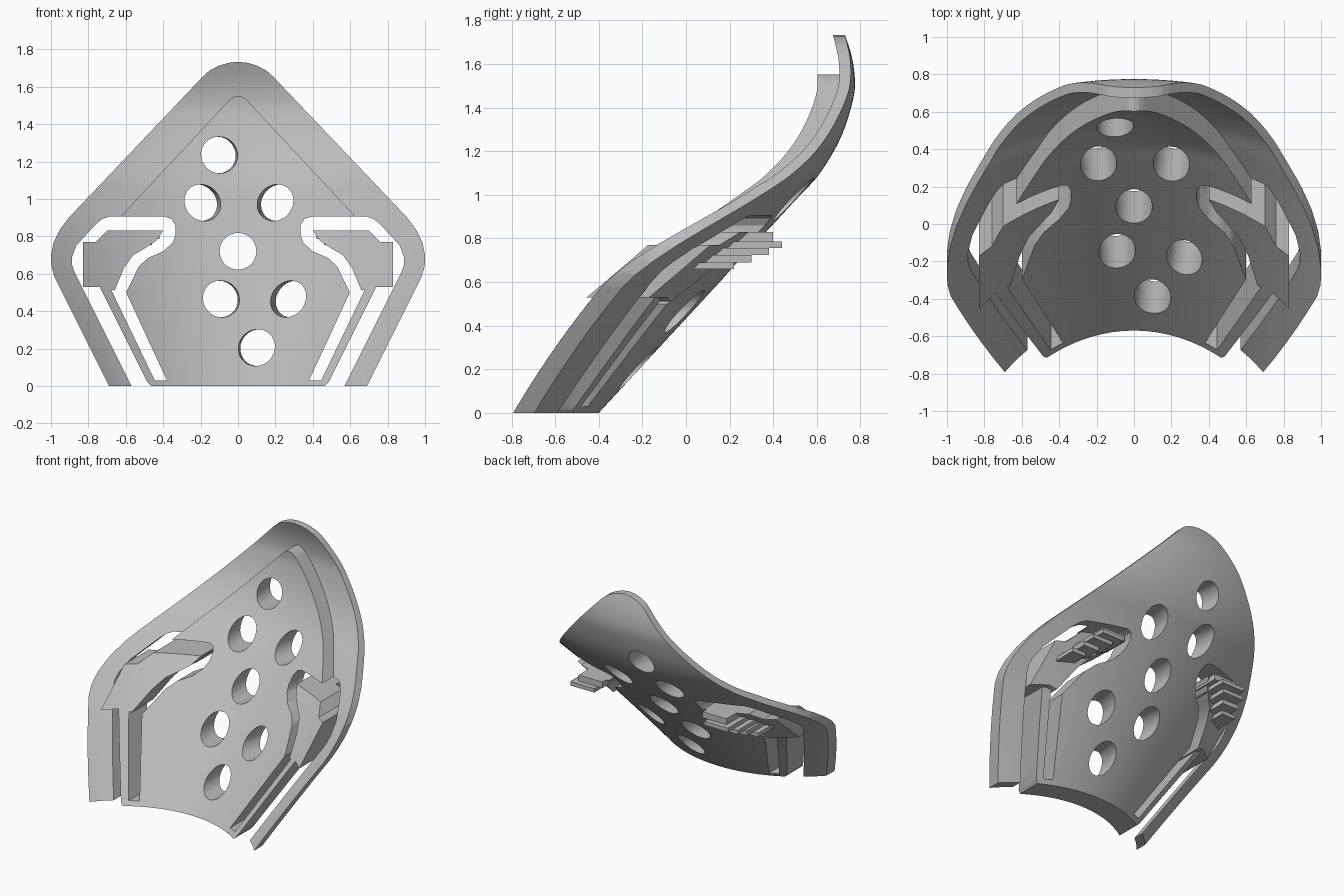
import bpy, bmesh, math
from mathutils import Vector

if "Cube" in bpy.data.objects:
    bpy.data.objects.remove(bpy.data.objects["Cube"])

grey = bpy.data.materials.new("plain_grey")
grey.diffuse_color = (0.5, 0.5, 0.5, 1)
grey.use_nodes = True
grey.node_tree.nodes["Principled BSDF"].inputs["Base Color"].default_value = grey.diffuse_color

# Centre line of the back face: (z, y)
SPINE = [(-0.2, -0.585), (0, -0.4), (1.0, 0.525), (1.08, 0.6), (1.2, 0.678), (1.3, 0.725),
         (1.42, 0.762), (1.5, 0.775), (1.62, 0.763), (1.73, 0.73), (1.85, 0.68)]


def spine(z):
    i = max(k for k in range(len(SPINE) - 1) if SPINE[k][0] <= z or k == 0)
    (z0, y0), (z1, y1) = SPINE[i], SPINE[i + 1]

    def slope(k):
        a, b = SPINE[max(k - 1, 0)], SPINE[min(k + 1, len(SPINE) - 1)]
        return (b[1] - a[1]) / (b[0] - a[0])
    h = z1 - z0
    t = (z - z0) / h
    return ((2*t**3 - 3*t*t + 1) * y0 + (t**3 - 2*t*t + t) * h * slope(i)
            + (3*t*t - 2*t**3) * y1 + (t**3 - t*t) * h * slope(i + 1))


def back(x, z):
    r = 1 / max(0.42, 1.05 - 0.53 * z)
    u = min(abs(x), 0.97 * r)
    return spine(z) - r + math.sqrt(r * r - u * u)


def rim_front(x, z):
    e = 0.01
    fx = (back(x + e, z) - back(x - e, z)) / (2 * e)
    fz = (back(x, z + e) - back(x, z - e)) / (2 * e)
    return back(x, z) - 0.052 * min(math.sqrt(1 + fx * fx + fz * fz), 1.9)


def panel_front(x, z):
    return back(x, z) - 0.17 - 0.11 * x * x


def new_object(name, bm):
    bmesh.ops.recalc_face_normals(bm, faces=bm.faces)
    me = bpy.data.meshes.new(name)
    bm.to_mesh(me)
    bm.free()
    ob = bpy.data.objects.new(name, me)
    bpy.context.collection.objects.link(ob)
    me.materials.append(grey)
    return ob


def prism(points, shift=0.0):
    """Outline in x, z pushed through along y; shift slants it sideways."""
    bm = bmesh.new()
    a = [bm.verts.new((x - 1.5 * shift, -1.5, z)) for x, z in points]
    b = [bm.verts.new((x + 1.5 * shift, 1.5, z)) for x, z in points]
    n = len(points)
    bm.faces.new(a)
    bm.faces.new(b)
    for i in range(n):
        bm.faces.new((a[i], a[(i + 1) % n], b[(i + 1) % n], b[i]))
    return new_object("cutter", bm)


def sheet(name, front, rear, x0, x1, z0, z1, step=0.031):
    """Closed curved slab between two depth functions."""
    nx, nz = max(2, round((x1 - x0) / step)), max(2, round((z1 - z0) / step))
    bm = bmesh.new()
    grids = []
    for f in (front, rear):
        grids.append([[bm.verts.new((x, f(x, z), z))
                       for x in (x0 + (x1 - x0) * i / nx for i in range(nx + 1))]
                      for z in (z0 + (z1 - z0) * j / nz for j in range(nz + 1))])
    for g in grids:
        for j in range(nz):
            for i in range(nx):
                bm.faces.new((g[j][i], g[j][i+1], g[j+1][i+1], g[j+1][i]))

    def border(g):
        return (g[0] + [r[-1] for r in g[1:]] + g[-1][-2::-1]
                + [r[0] for r in g[-2:0:-1]])
    p, q = border(grids[0]), border(grids[1])
    for i in range(len(p)):
        k = (i + 1) % len(p)
        bm.faces.new((p[i], p[k], q[k], q[i]))
    return new_object(name, bm)


def carve(ob, points, op, shift=0.0):
    cut = prism(points, shift)
    mod = ob.modifiers.new("cut", 'BOOLEAN')
    mod.operation, mod.object, mod.solver = op, cut, 'EXACT'
    bpy.context.view_layer.objects.active = ob
    bpy.ops.object.modifier_apply(modifier=mod.name)
    bpy.data.objects.remove(cut)


def finish(ob):
    bpy.ops.object.select_all(action='DESELECT')
    ob.select_set(True)
    bpy.context.view_layer.objects.active = ob
    bpy.ops.object.shade_smooth_by_angle(angle=math.radians(28))


def both(half):
    return half + [(-x, z) for x, z in reversed(half) if x > 0]


def part(name, outline, front, rear):
    xs, zs = [p[0] for p in outline], [p[1] for p in outline]
    ob = sheet(name, front, rear, min(xs) - .02, max(xs) + .02, min(zs) - .02, max(zs) + .02)
    carve(ob, outline, 'INTERSECT')
    return ob


OUTER = both([(0, 1.733), (0.05, 1.728), (0.1, 1.713), (0.15, 1.688), (0.19, 1.652),
              (0.9, 0.905), (0.95, 0.84), (0.985, 0.77), (1.0, 0.7), (0.998, 0.64),
              (0.98, 0.58), (0.69, 0)])
PANEL = both([(0, 1.552), (0.025, 1.545), (0.05, 1.525), (0.68, 0.85), (0.66, 0.5), (0.44, 0)])
CUTOUT = [(0.545, -0.05), (0.875, 0.61), (0.888, 0.65), (0.887, 0.69), (0.865, 0.75),
          (0.76, 0.865), (0.725, 0.893), (0.69, 0.905), (0.39, 0.905), (0.355, 0.893),
          (0.335, 0.86), (0.333, 0.81), (0.35, 0.765), (0.40, 0.72), (0.48, 0.685),
          (0.53, 0.64), (0.598, 0.50), (0.38, 0.03), (0.38, -0.05)]
HOLES = [(-0.1, 1.235), (-0.19, 0.98), (0.2, 0.98), (0, 0.72), (-0.09, 0.465),
         (0.27, 0.465), (0.1, 0.205)]

# Thin outer shell with legs, and the thicker raised panel in front of it
for name, outline, front, rear in (
        ("outer_shell", OUTER, rim_front, back),
        ("raised_panel", PANEL, panel_front, lambda x, z: rim_front(x, z) + 0.01)):
    ob = part(name, outline, front, rear)
    for s in (-1, 1):
        carve(ob, [(s * x, z) for x, z in CUTOUT], 'DIFFERENCE')
    for hx, hz in HOLES:
        slant = 0.6 * hx
        cx = hx - slant * (panel_front(hx, hz))
        ring = [(cx + 0.098 * math.cos(a), hz + 0.098 * math.sin(a))
                for a in (2 * math.pi * k / 40 for k in range(40))]
        carve(ob, ring, 'DIFFERENCE', slant)
    finish(ob)

# Spring arms and latches, one per side
ARM = [(0.375, 0), (0.465, 0), (0.485, 0.02), (0.755, 0.56), (0.70, 0.56), (0.445, 0.03), (0.375, 0.03)]
LATCH = [(0.83, 0.77), (0.76, 0.77), (0.70, 0.83), (0.40, 0.83), (0.44, 0.775), (0.50, 0.735),
         (0.56, 0.70), (0.61, 0.63), (0.66, 0.51), (0.72, 0.53), (0.83, 0.53)]
# Stepped grip plates behind each latch: x from, x to, z from, z to, y reach
STEPS = [(0.64, 0.76, 0.66, 0.69, 0.22), (0.58, 0.72, 0.69, 0.725, 0.30),
         (0.52, 0.70, 0.725, 0.755, 0.38), (0.46, 0.66, 0.755, 0.785, 0.44),
         (0.42, 0.62, 0.785, 0.83, 0.40)]
for s, side in ((-1, "left"), (1, "right")):
    finish(part(side + "_spring_arm", [(s * x, z) for x, z in ARM], panel_front, back))
    finish(part(side + "_latch", [(s * x, z) for x, z in LATCH],
                panel_front, lambda x, z: back(x, z) + 0.04))
    bm = bmesh.new()
    for x0, x1, z0, z1, y1 in STEPS:
        y0 = back((x0 + x1) / 2, z0) - 0.05
        box = bmesh.ops.create_cube(bm, size=1)["verts"]
        for v in box:
            v.co = Vector((s * (x0 if v.co.x < 0 else x1), y0 if v.co.y < 0 else y1,
                           z0 if v.co.z < 0 else z1))
    new_object(side + "_grip_steps", bm)
